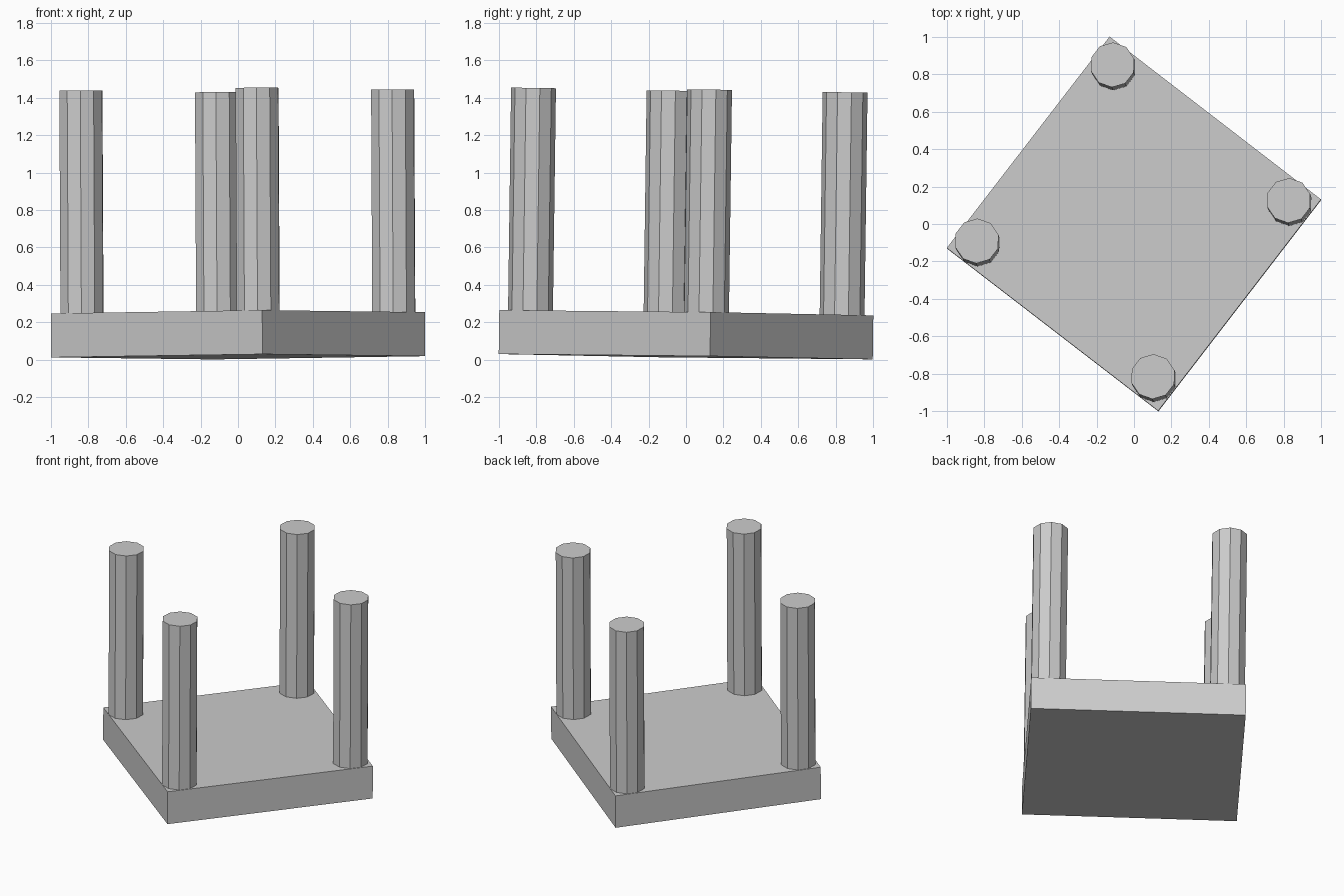
import bpy
import math
from mathutils import Matrix, Vector

if "Cube" in bpy.data.objects:
    bpy.data.objects.remove(bpy.data.objects["Cube"])

HALF = 0.713        # half width of the slab
THICK = 0.235       # slab thickness
LEG_OFF = 0.594     # leg distance from the centre lines
LEG_R = 0.12
LEG_LEN = 1.19

grey = bpy.data.materials.new("light grey")
grey.diffuse_color = (0.6, 0.6, 0.6, 1.0)
grey.use_nodes = True
grey.node_tree.nodes["Principled BSDF"].inputs["Base Color"].default_value = grey.diffuse_color

# Common pose: turned about z, resting with a very slight tilt
normal = Vector((-0.005, 0.0135, 1.0)).normalized()
tilt = Vector((0, 0, 1)).rotation_difference(normal).to_matrix().to_4x4()
turn = Matrix.Rotation(math.radians(-37.6), 4, 'Z')
pose = Matrix.Translation((0, 0, 0.0155 + THICK / 2)) @ tilt @ turn


def finish(obj, name, local):
    obj.name = name
    obj.data.materials.append(grey)
    obj.matrix_world = pose @ local


# Table top lying at the bottom
bpy.ops.mesh.primitive_cube_add(size=1)
finish(bpy.context.object, "table_top",
       Matrix.Diagonal((2 * HALF, 2 * HALF, THICK, 1)))

# Four ten-sided legs pointing up
corners = {"left": (-1, -1), "front": (1, -1), "right": (1, 1), "back": (-1, 1)}
for side, (sx, sy) in corners.items():
    bpy.ops.mesh.primitive_cylinder_add(vertices=10, radius=LEG_R, depth=LEG_LEN)
    finish(bpy.context.object, side + "_leg",
           Matrix.Translation((sx * LEG_OFF, sy * LEG_OFF, (THICK + LEG_LEN) / 2)))
